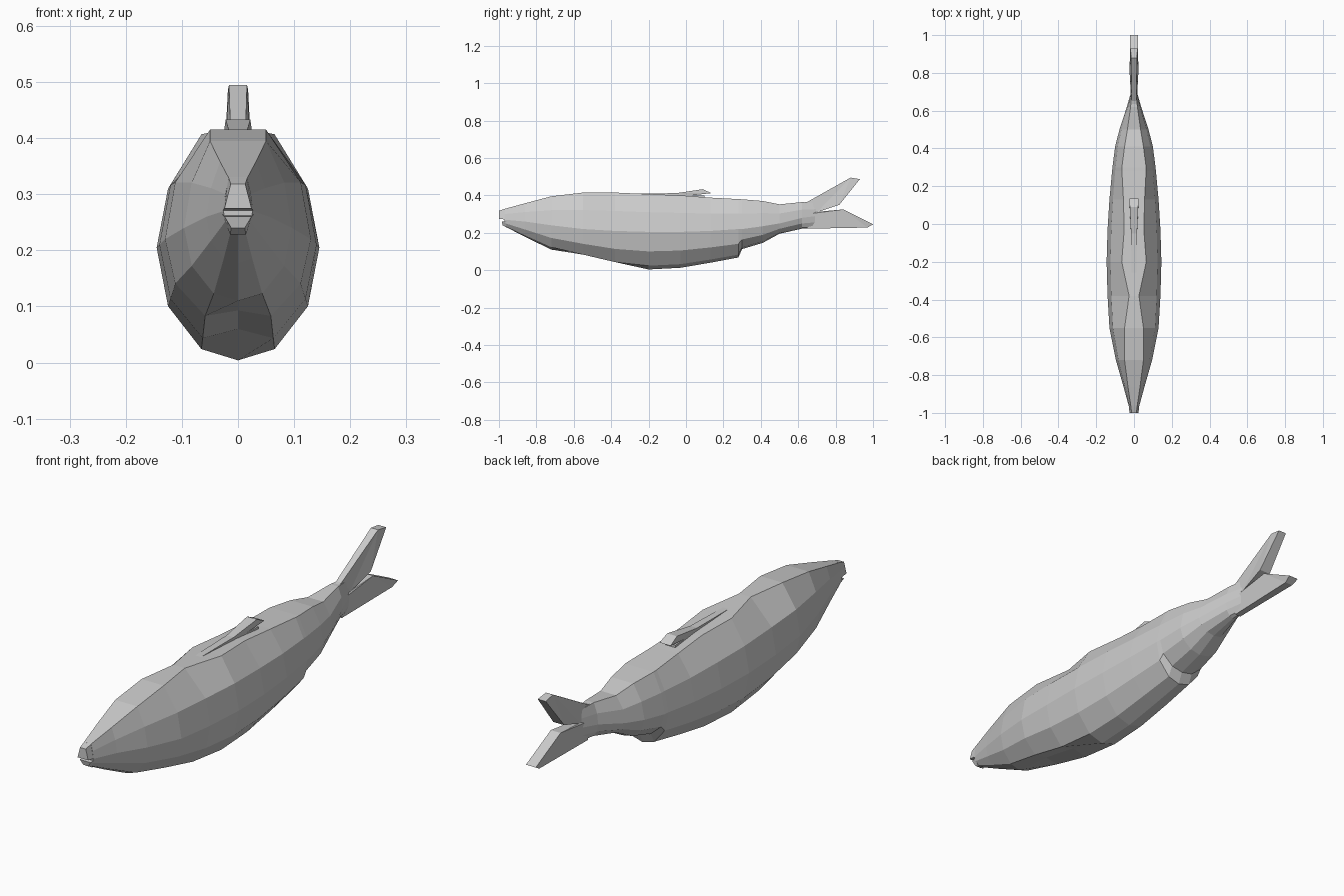
import bpy
import bmesh

# Remove the default object
default_cube = bpy.data.objects.get("Cube")
if default_cube:
    bpy.data.objects.remove(default_cube, do_unlink=True)

# Single matte grey for the whole fish
grey = bpy.data.materials.new("plain grey")
grey.use_nodes = True
grey_colour = (0.6, 0.6, 0.6, 1.0)
grey.diffuse_color = grey_colour
grey.node_tree.nodes["Principled BSDF"].inputs["Base Color"].default_value = grey_colour


def finish(mesh_builder, name):
    """Turn a bmesh into a flat shaded, outward facing object."""
    bmesh.ops.recalc_face_normals(mesh_builder, faces=mesh_builder.faces)
    mesh = bpy.data.meshes.new(name)
    mesh_builder.to_mesh(mesh)
    mesh_builder.free()
    mesh.materials.append(grey)
    fish_part = bpy.data.objects.new(name, mesh)
    bpy.context.collection.objects.link(fish_part)
    return fish_part


def slab(name, outline):
    """Plate in the side plane; each outline point is (y, z, half thickness)."""
    builder = bmesh.new()
    left = [builder.verts.new((w, y, z)) for y, z, w in outline]
    right = [builder.verts.new((-w, y, z)) for y, z, w in outline]
    builder.faces.new(left)
    builder.faces.new(list(reversed(right)))
    for index in range(len(outline)):
        following = (index + 1) % len(outline)
        builder.faces.new((left[index], right[index], right[following], left[following]))
    bmesh.ops.triangulate(builder, faces=[f for f in builder.faces if len(f.verts) > 4])
    return finish(builder, name)


def body_section(y, half_width, back_width, top, middle, bottom, keel):
    """Closed cross-section: flat back, rounded flanks and a pointed keel."""
    upper = middle + 0.52 * (top - middle)
    lower = middle - 0.52 * (middle - bottom)
    belly = bottom + 0.1 * (middle - bottom)
    flank = [
        (back_width, top),
        (0.86 * half_width, upper),
        (half_width, middle),
        (0.86 * half_width, lower),
        (0.45 * half_width, belly),
    ]
    left = [(x, y, z) for x, z in flank]
    right = [(-x, y, z) for x, z in reversed(flank)]
    return left + [(0, y, keel)] + right


def loft(name, sections):
    """Skin a row of cross-sections and cap both ends."""
    builder = bmesh.new()
    rings = [[builder.verts.new(p) for p in section] for section in sections]
    for ring, next_ring in zip(rings, rings[1:]):
        for index in range(len(ring)):
            following = (index + 1) % len(ring)
            builder.faces.new((ring[index], ring[following],
                               next_ring[following], next_ring[index]))
    builder.faces.new(rings[0])
    builder.faces.new(rings[-1])
    return finish(builder, name)


# Body stations: y, half width, back half width, top, middle, bottom
stations = [
    (-.97, .026, .016, .328, .27, .235),
    (-.86, .056, .032, .358, .26, .178),
    (-.72, .096, .05, .395, .24, .11),
    (-.55, .13, .05, .415, .22, .068),
    (-.38, .14, .026, .415, .21, .025),
    (-.2, .145, .065, .407, .205, .004),
    (-.03, .14, .052, .4, .205, .013),
    (.13, .13, .056, .388, .21, .04),
    (.28, .116, .064, .38, .22, .068),
    (.3, .114, .064, .379, .22, .113),
    (.41, .1, .05, .37, .235, .146),
    (.5, .077, .035, .352, .25, .195),
    (.62, .038, .018, .364, .28, .222),
    (.7, .015, .011, .36, .29, .226),
]

# The hollow behind the throat lifts the keel above its sides
hollow = {-.55: .025, -.38: .035}
sections = [body_section(*row, row[-1] + hollow.get(row[0], 0)) for row in stations]
loft("body", sections)

# Parted lips
slab("upper_lip", [(-1, .318, .013), (-.96, .331, .017), (-.96, .27, .028), (-1, .275, .024)])
slab("lower_lip", [(-.985, .26, .024), (-.96, .264, .028), (-.96, .228, .014), (-.98, .24, .012)])

# Forked tail
slab("upper_tail_lobe", [
    (.62, .36, .014), (.65, .366, .012), (.88, .495, .016), (.93, .487, .018),
    (.82, .35, .025), (.7, .31, .015),
])
slab("lower_tail_lobe", [
    (.65, .3, .018), (.7, .312, .015), (.84, .325, .022), (1, .245, .022),
    (.97, .228, .017), (.65, .222, .013),
])

# Small back fin, lying low with a raised rear tip
slab("dorsal_fin", [
    (-.3, .409, .012), (-.05, .412, .016), (.09, .433, .022), (.135, .412, .025),
    (.03, .4, .018), (-.03, .39, .016),
])
slab("dorsal_fin_base", [(-.03, .404, .016), (.03, .4, .018), (.1, .4, .022), (.1, .385, .022), (-.03, .39, .016)])
